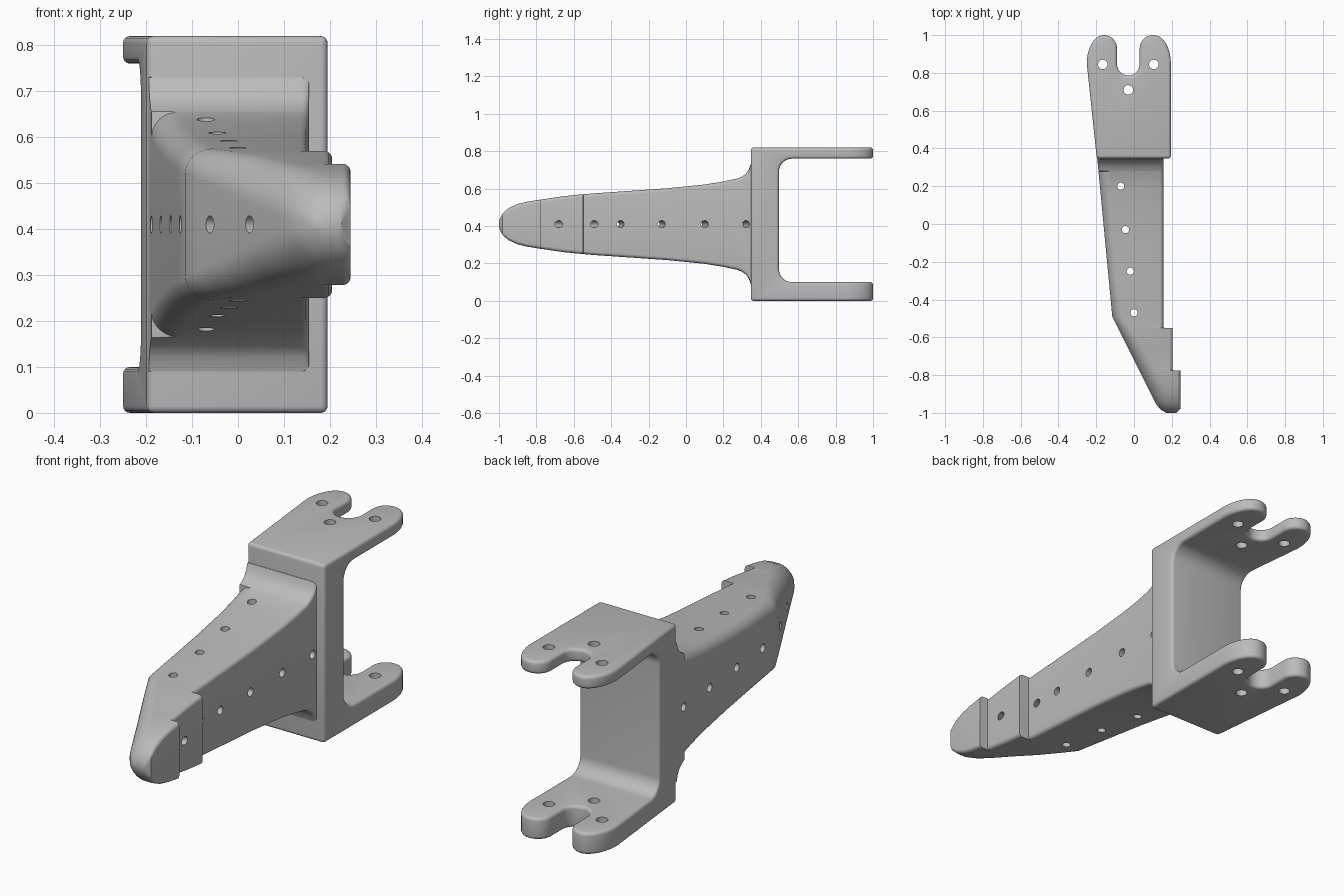
import bpy, bmesh, math
from mathutils import Vector

if "Cube" in bpy.data.objects:
    bpy.data.objects.remove(bpy.data.objects["Cube"])

CZ = 0.41          # middle height of the arm
grey = bpy.data.materials.new("plain grey")
grey.diffuse_color = (0.5, 0.5, 0.5, 1)
grey.use_nodes = True
grey.node_tree.nodes["Principled BSDF"].inputs["Base Color"].default_value = grey.diffuse_color


def finish(name, bm):
    bmesh.ops.recalc_face_normals(bm, faces=bm.faces)
    me = bpy.data.meshes.new(name)
    bm.to_mesh(me)
    bm.free()
    ob = bpy.data.objects.new(name, me)
    bpy.context.collection.objects.link(ob)
    me.materials.append(grey)
    return ob


def activate(ob):
    bpy.ops.object.select_all(action='DESELECT')
    ob.select_set(True)
    bpy.context.view_layer.objects.active = ob


def prism(name, pts, offset):
    """Extrude a closed outline along an offset."""
    bm = bmesh.new()
    f = bm.faces.new([bm.verts.new(p) for p in pts])
    ext = bmesh.ops.extrude_face_region(bm, geom=[f])
    bmesh.ops.translate(bm, vec=offset, verts=[v for v in ext['geom'] if isinstance(v, bmesh.types.BMVert)])
    return finish(name, bm)


def rods(name, ends, r):
    """A set of round drills, each given by its two ends."""
    bm = bmesh.new()
    for a, b in ends:
        a, b = Vector(a), Vector(b)
        new = bmesh.ops.create_cone(bm, cap_ends=True, segments=24, radius1=r, radius2=r, depth=(b - a).length)
        rot = (b - a).to_track_quat('Z', 'Y').to_matrix()
        bmesh.ops.rotate(bm, cent=(0, 0, 0), matrix=rot, verts=new['verts'])
        bmesh.ops.translate(bm, vec=(a + b) / 2, verts=new['verts'])
    return finish(name, bm)


def cut(ob, cutter):
    activate(ob)
    m = ob.modifiers.new("cut", 'BOOLEAN')
    m.operation, m.solver, m.object = 'DIFFERENCE', 'EXACT', cutter
    bpy.ops.object.modifier_apply(modifier=m.name)
    bpy.data.objects.remove(cutter)


def arc(cx, cy, rx, ry, a0, a1, n=10):
    return [(cx + rx * math.cos(math.radians(a0 + (a1 - a0) * i / n)),
             cy + ry * math.sin(math.radians(a0 + (a1 - a0) * i / n))) for i in range(n + 1)]


# Fork bracket: plan outline with two rounded lugs and a slot between them
plan = [(-0.197, 0.347), (0.195, 0.347)]
plan += arc(0.105, 0.85, 0.09, 0.15, 0, 90)
plan += arc(0.100, 0.93, 0.07, 0.07, 90, 180)
plan += arc(-0.03, 0.846, 0.06, 0.06, 0, -180, 16)
plan += arc(-0.16, 0.93, 0.07, 0.07, 0, 90)
plan += arc(-0.16, 0.85, 0.09, 0.15, 90, 180)
bracket = prism("fork_bracket", [(x, y, 0) for x, y in plan], (0, 0, 0.82))

# Gap between the upper and lower plates, with rounded inner corners
r = 0.07
gap = [(1.2, 0.10)] + [(1.2, 0.76)] + arc(0.497 + r, 0.76 - r, r, r, 90, 180) + arc(0.497 + r, 0.10 + r, r, r, 180, 270)
cut(bracket, prism("gap_cutter", [(-0.5, y, z) for y, z in gap], (1, 0, 0)))

activate(bracket)
bev = bracket.modifiers.new("round edges", 'BEVEL')
bev.width, bev.segments = 0.015, 4
bev.limit_method, bev.angle_limit = 'ANGLE', math.radians(40)
bpy.ops.object.modifier_apply(modifier=bev.name)
cut(bracket, rods("pin_cutter", [((x, y, -0.1), (x, y, 0.95)) for x, y in
                                 ((-0.165, 0.845), (0.105, 0.845), (-0.03, 0.71))], 0.025))

# Tapered arm: (y, half height) stations, flaring into the bracket
stations = [(-1, .012), (-.995, .030), (-.98, .058), (-.95, .085), (-.9, .108), (-.85, .12),
            (-.776, .132), (-.774, .132), (-.65, .15), (-.551, .160), (-.549, .160), (-.49, .165),
            (-.3, .178), (-.1, .192), (.1, .212), (.2, .228), (.279, .245), (.281, .246),
            (.3, .255), (.32, .270), (.335, .290), (.345, .320), (.4, .325)]


def left_x(y):
    if y > -0.49:
        return -0.115 - 0.095 * (y + 0.49)
    x = -0.115 - 0.5 * (y + 0.49)
    return x + max(0, -0.96 - y) ** 2 * 20


def right_x(y):
    if y < -0.775:
        return 0.245 - max(0, -0.98 - y)
    return 0.205 if y < -0.55 else 0.155


bm = bmesh.new()
rings = []
for y, h in stations:
    xl, xr = left_x(y), right_x(y)
    rl = 0.055 + 0.035 * min(1, max(0, (-0.49 - y) / 0.3))   # soft left edge
    if y > 0.28:
        rl = 0.003                                          # square root block
    rz, rx = min(rl, 0.9 * h), min(rl * 1.1, 0.6 * (xr - xl))
    rr = min(0.018, 0.8 * h)
    sec = arc(xr - rr, h - rr, rr, rr, 0, 90, 5) + arc(xl + rx, h - rz, rx, rz, 90, 180, 10)
    sec += [(x, -z) for x, z in reversed(sec)]
    rings.append([bm.verts.new((x, y, CZ + z)) for x, z in sec])
n = len(rings[0])
for a, b in zip(rings, rings[1:]):
    for i in range(n):
        j = (i + 1) % n
        bm.faces.new((a[i], a[j], b[j], b[i]))
bm.faces.new(rings[0])
bm.faces.new(rings[-1])
arm = finish("tapered_arm", bm)

# Rows of holes: vertical, square to the long side, and square to the nose side
holes = [((x, y, -0.1), (x, y, 0.95)) for x, y in ((-.07, .2), (-.045, -.03), (-.02, -.25), (0, -.47))]
for y in (.32, .10, -.13, -.35):
    holes.append(((-0.345, y - 0.05, CZ), (0.305, y + 0.015, CZ)))
for x, y in ((.155, -.49), (.205, -.68)):
    holes.append(((x - 0.4, y - 0.2, CZ), (x + 0.1, y + 0.05, CZ)))
cut(arm, rods("hole_cutter", holes, 0.019))

for ob in (bracket, arm):
    activate(ob)
    bpy.ops.object.shade_smooth_by_angle(angle=math.radians(35))
